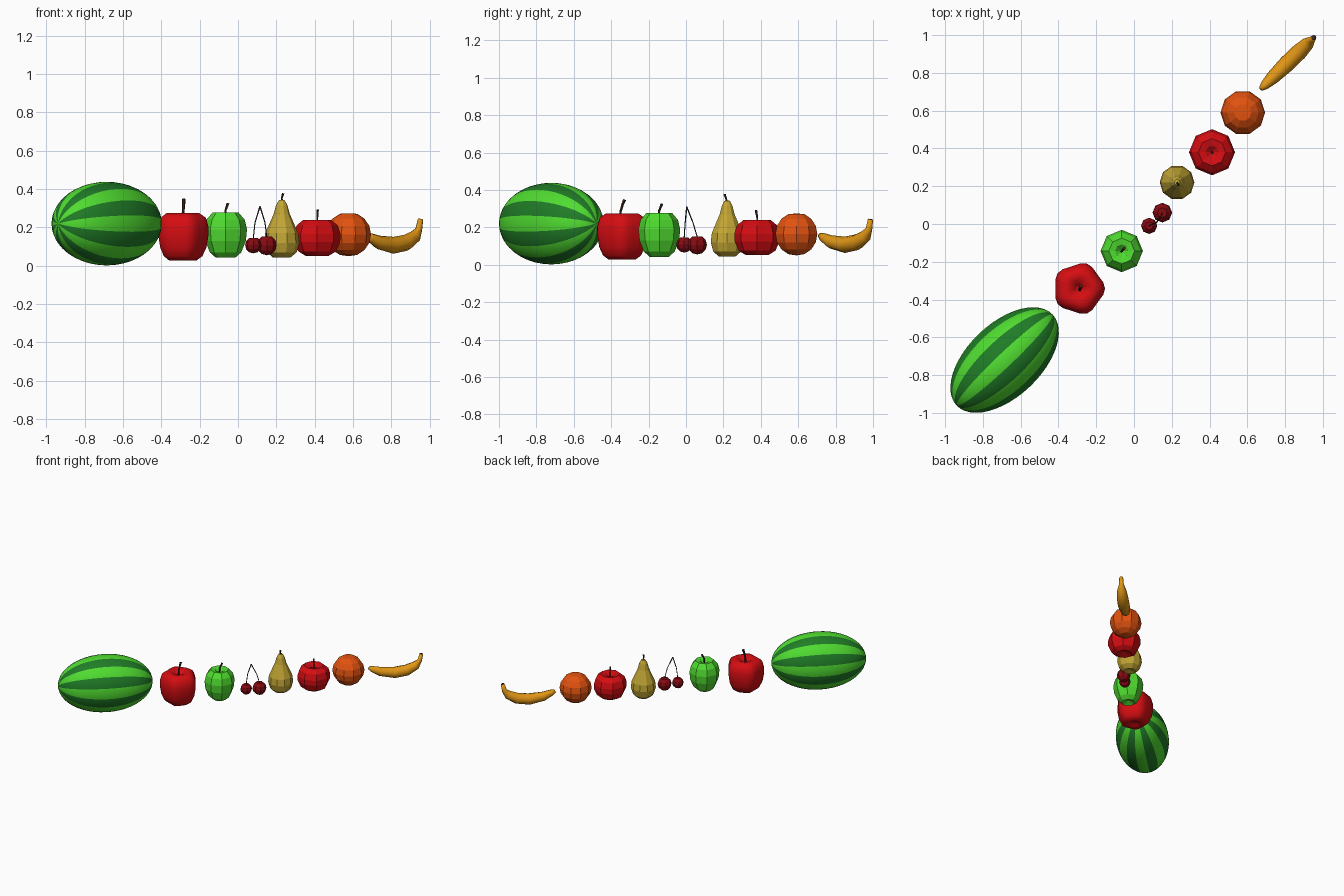
import bpy, bmesh, math
from mathutils import Vector

if "Cube" in bpy.data.objects:
    bpy.data.objects.remove(bpy.data.objects["Cube"])


def material(name, rgb):
    m = bpy.data.materials.new(name)
    m.diffuse_color = (*rgb, 1)
    m.use_nodes = True
    m.node_tree.nodes["Principled BSDF"].inputs["Base Color"].default_value = m.diffuse_color
    return m


LIGHT = material("light_green", (0.08, 0.72, 0.03))
DARK = material("dark_green", (0.014, 0.2, 0.02))
RED = material("red", (0.66, 0.004, 0.006))
CHERRY = material("cherry_red", (0.24, 0.003, 0.006))
PEAR = material("pear_yellow", (0.54, 0.38, 0.035))
ORANGE = material("orange", (0.76, 0.085, 0.005))
BANANA = material("banana_yellow", (0.76, 0.31, 0.008))
BROWN = material("stem_brown", (0.045, 0.022, 0.012))


def finish(bm, name, mats, smooth=False):
    bmesh.ops.recalc_face_normals(bm, faces=bm.faces[:])
    me = bpy.data.meshes.new(name)
    bm.to_mesh(me)
    bm.free()
    for m in mats:
        me.materials.append(m)
    for p in me.polygons:
        p.use_smooth = smooth
    ob = bpy.data.objects.new(name, me)
    bpy.context.collection.objects.link(ob)
    return ob


def skin(bm, rings):
    """Bridge consecutive rings; a one-vertex ring is a pole."""
    for a, b in zip(rings, rings[1:]):
        n = max(len(a), len(b))
        for i in range(n):
            j = (i + 1) % n
            if len(a) == 1:
                bm.faces.new((a[0], b[i], b[j]))
            elif len(b) == 1:
                bm.faces.new((a[i], a[j], b[0]))
            else:
                bm.faces.new((a[i], a[j], b[j], b[i]))


def lathe(name, x, y, profile, sides, mat, smooth=False, lobe=0.0):
    bm = bmesh.new()
    rings = []
    for r, z in profile:
        if r == 0:
            rings.append([bm.verts.new((x, y, z))])
            continue
        ring = []
        for i in range(sides):
            a = math.tau * i / sides
            q = r * (1 + lobe * math.cos(5 * a))
            ring.append(bm.verts.new((x + q * math.cos(a), y + q * math.sin(a), z)))
        rings.append(ring)
    skin(bm, rings)
    return finish(bm, name, [mat], smooth)


def tube(name, path, radii, sides, mats, smooth=False, side=Vector((0, 1, 0))):
    """Sweep a polygon along a path; the end cap takes the last material."""
    bm = bmesh.new()
    pts = [Vector(p) for p in path]
    rings = []
    for k, p in enumerate(pts):
        t = (pts[min(k + 1, len(pts) - 1)] - pts[max(k - 1, 0)]).normalized()
        u = t.cross(side).normalized()
        v = t.cross(u)
        rings.append([bm.verts.new(p + radii[k] * (u * math.cos(math.tau * i / sides)
                                                   + v * math.sin(math.tau * i / sides)))
                      for i in range(sides)])
    skin(bm, rings)
    bm.faces.new(rings[0])
    bm.faces.new(rings[-1]).material_index = len(mats) - 1
    return finish(bm, name, mats, smooth)


# Watermelon: stretched ball, stripes running pole to pole
bm = bmesh.new()
A, B, C, TH = 0.35, 0.195, 0.218, math.radians(43.5)
SEG, RINGS = 48, 24
rings = []
for k in range(RINGS + 1):
    p = math.pi * k / RINGS
    ring = []
    for i in range(1 if k in (0, RINGS) else SEG):
        a = math.tau * (i + 0.5) / SEG + math.pi / 2
        lx, ly = A * math.cos(p), B * math.sin(p) * math.cos(a)
        ring.append(bm.verts.new((-0.685 + lx * math.cos(TH) - ly * math.sin(TH),
                                  -0.72 + lx * math.sin(TH) + ly * math.cos(TH),
                                  0.22 + C * math.sin(p) * math.sin(a))))
    rings.append(ring)
skin(bm, rings)
for n, f in enumerate(bm.faces):
    f.material_index = (((n % SEG) + 2) // 3) % 2
finish(bm, "watermelon", [LIGHT, DARK], True)

# Large lobed red apple
lathe("large_red_apple", -0.292, -0.342,
      [(0, .065), (.035, .035), (.07, .027), (.1, .05), (.12, .095), (.129, .15), (.131, .2),
       (.118, .25), (.085, .275), (.045, .268), (.02, .245), (0, .225)], 25, RED, True, 0.06)
tube("large_red_apple_stem", [(-.29, -.348, .22), (-.286, -.35, .285), (-.283, -.338, .325), (-.283, -.328, .348)],
     [.007, .007, .008, .01], 6, [BROWN])

# Green apple
lathe("green_apple", -0.065, -0.143,
      [(0, .065), (.05, .042), (.082, .07), (.106, .13), (.112, .19), (.1, .24), (.068, .278),
       (.035, .272), (0, .24)], 8, LIGHT)
tube("green_apple_stem", [(-.066, -.146, .235), (-.064, -.143, .29), (-.052, -.128, .325)],
     [.006, .006, .008], 5, [BROWN])

# Pair of cherries joined by thin stems
APEX = (0.115, 0.004, 0.31)
for name, x, y, z, r in (("left", .08, -.01, .108, .043), ("right", .15, .06, .107, .052)):
    prof = [(r * math.sin(math.pi * k / 6), z - r * math.cos(math.pi * k / 6)) for k in range(7)]
    prof[0], prof[-1] = (0, z - r), (0, z + r * 0.85)
    lathe(name + "_cherry", x, y, prof, 8, CHERRY)
    mid = (x * .6 + APEX[0] * .4 + (x - .115) * .15, y * .6 + APEX[1] * .4, .225)
    tube(name + "_cherry_stem", [(x, y, z + r * .8), mid, APEX], [.003, .003, .004], 5, [BROWN])

# Pear
lathe("pear", 0.228, 0.22,
      [(0, .055), (.045, .043), (.078, .07), (.092, .12), (.086, .17), (.062, .225), (.042, .27),
       (.03, .315), (.015, .342), (0, .345)], 10, PEAR)
tube("pear_stem", [(.23, .22, .335), (.229, .214, .355), (.236, .206, .376)], [.005, .005, .007], 5, [BROWN])

# Small red apple
lathe("small_red_apple", 0.413, 0.38,
      [(0, .07), (.06, .052), (.098, .075), (.12, .125), (.122, .165), (.108, .21), (.072, .24),
       (.035, .232), (0, .205)], 8, RED)
tube("small_red_apple_stem", [(.413, .38, .2), (.414, .381, .25), (.416, .374, .292)],
     [.005, .005, .007], 5, [BROWN])

# Orange
prof = [(.118 * math.sin(math.pi * k / 8), .164 - .116 * math.cos(math.pi * k / 8)) for k in range(9)]
prof[0], prof[-1] = (0, .05), (0, .274)
lathe("orange", 0.576, 0.59, prof, 10, ORANGE)

# Banana: curved tapering sweep with a dark stem end
spine = [(.672, .158), (.69, .147), (.735, .122), (.81, .107), (.875, .12), (.922, .153), (.943, .19), (.952, .243)]
tube("banana", [(x, .715 + (x - .672) * .97, z) for x, z in spine],
     [.012, .024, .036, .044, .043, .034, .018, .014], 8, [BANANA, BROWN],
     True, Vector((-1, 1, 0)).normalized())
